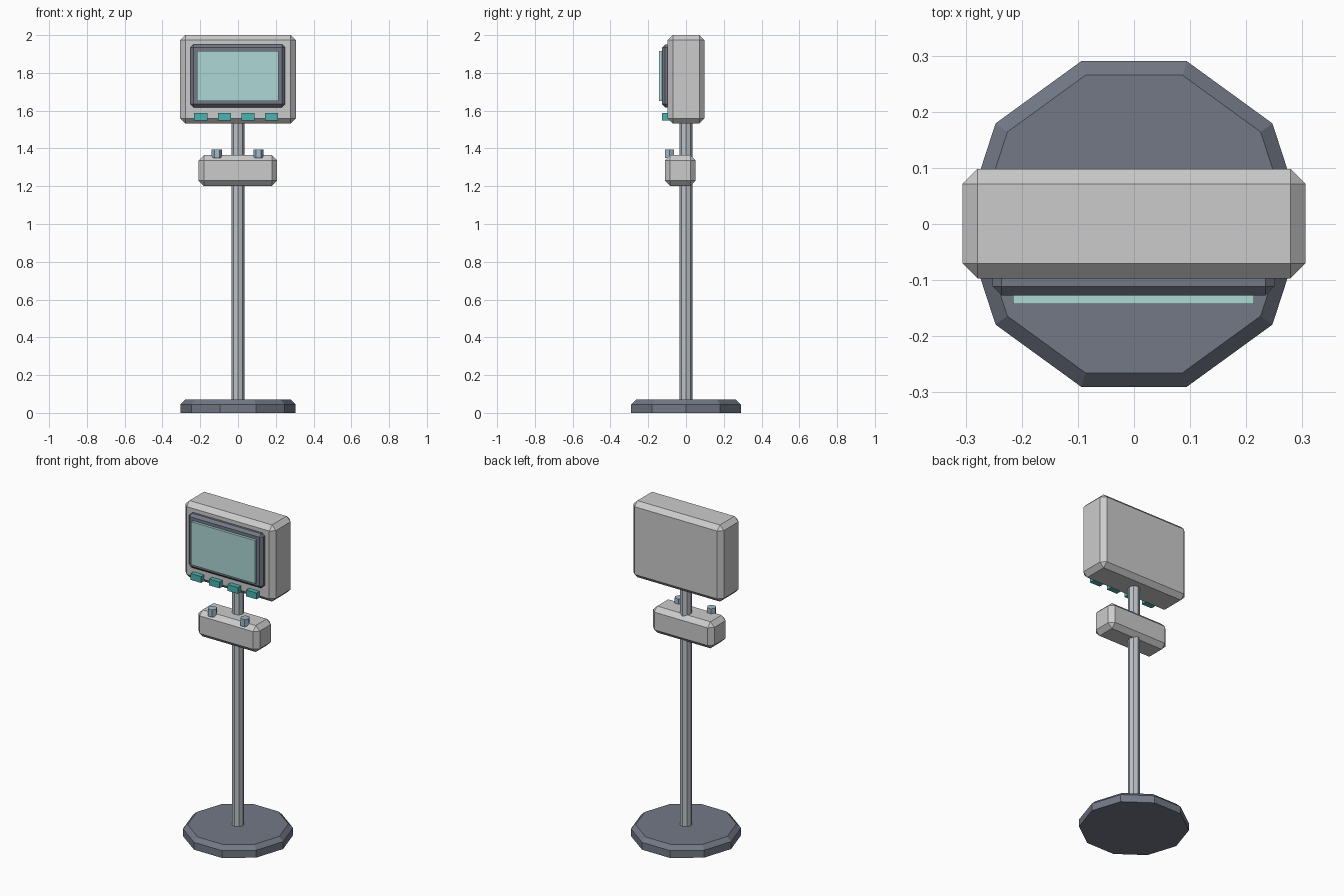
import bpy, bmesh, math

if "Cube" in bpy.data.objects:
    bpy.data.objects.remove(bpy.data.objects["Cube"])


def material(name, rgb, alpha=1.0):
    m = bpy.data.materials.new(name)
    m.diffuse_color = (*rgb, alpha)
    m.use_nodes = True
    m.node_tree.nodes["Principled BSDF"].inputs["Base Color"].default_value = m.diffuse_color
    return m


DARK = material("dark_slate", (0.17, 0.19, 0.24))
STEEL = material("steel", (0.5, 0.54, 0.58))
GLASS = material("screen_glass", (0.42, 0.68, 0.67))
TEAL = material("teal", (0.07, 0.45, 0.43))
KNOB = material("knob_blue", (0.36, 0.5, 0.6))


def finish(name, bm, mat):
    bmesh.ops.recalc_face_normals(bm, faces=bm.faces)
    me = bpy.data.meshes.new(name)
    bm.to_mesh(me)
    bm.free()
    if mat:
        me.materials.append(mat)
    ob = bpy.data.objects.new(name, me)
    bpy.context.collection.objects.link(ob)
    return ob


def box(name, lo, hi, bevel=0, mat=None):
    bm = bmesh.new()
    bmesh.ops.create_cube(bm, size=1)
    for v in bm.verts:
        v.co = [(a + b) / 2 + c * (b - a) for a, b, c in zip(lo, hi, v.co)]
    if bevel:
        bmesh.ops.bevel(bm, geom=bm.edges[:], offset=bevel, segments=1,
                        profile=0.5, affect='EDGES')
    return finish(name, bm, mat)


def lathe(name, profile, sides, centre=(0, 0), mat=None):
    # Stacked polygon rings, first corner on +x
    bm = bmesh.new()
    rings = []
    for r, z in profile:
        rings.append([bm.verts.new((centre[0] + r * math.cos(math.tau * i / sides),
                                    centre[1] + r * math.sin(math.tau * i / sides), z))
                      for i in range(sides)])
    for a, b in zip(rings, rings[1:]):
        for i in range(sides):
            j = (i + 1) % sides
            bm.faces.new((a[i], a[j], b[j], b[i]))
    bm.faces.new(rings[0])
    bm.faces.new(rings[-1])
    return finish(name, bm, mat)


# Stand
lathe("base", [(0.305, 0), (0.305, 0.045), (0.279, 0.07)], 10, mat=DARK)
lathe("pole", [(0.034, 0.05), (0.034, 1.56)], 8, mat=STEEL)

# Display head
box("display_housing", (-0.306, -0.097, 1.532), (0.306, 0.098, 2.0), 0.027)
box("screen_bezel", (-0.252, -0.127, 1.618), (0.25, -0.07, 1.95), 0.016, DARK)
box("screen", (-0.216, -0.143, 1.652), (0.214, -0.115, 1.915), 0, GLASS)
for i in range(4):
    x = -0.197 + i * 0.125
    box(f"button_{i + 1}", (x - 0.035, -0.126, 1.549), (x + 0.035, -0.085, 1.588), 0, TEAL)

# Control box with two hexagonal knobs
box("control_box", (-0.208, -0.111, 1.202), (0.206, 0.05, 1.364), 0.027)
for side, x in (("left", -0.112), ("right", 0.108)):
    lathe(f"{side}_knob", [(0.027, 1.35), (0.027, 1.395)], 6, (x, -0.087), KNOB)
